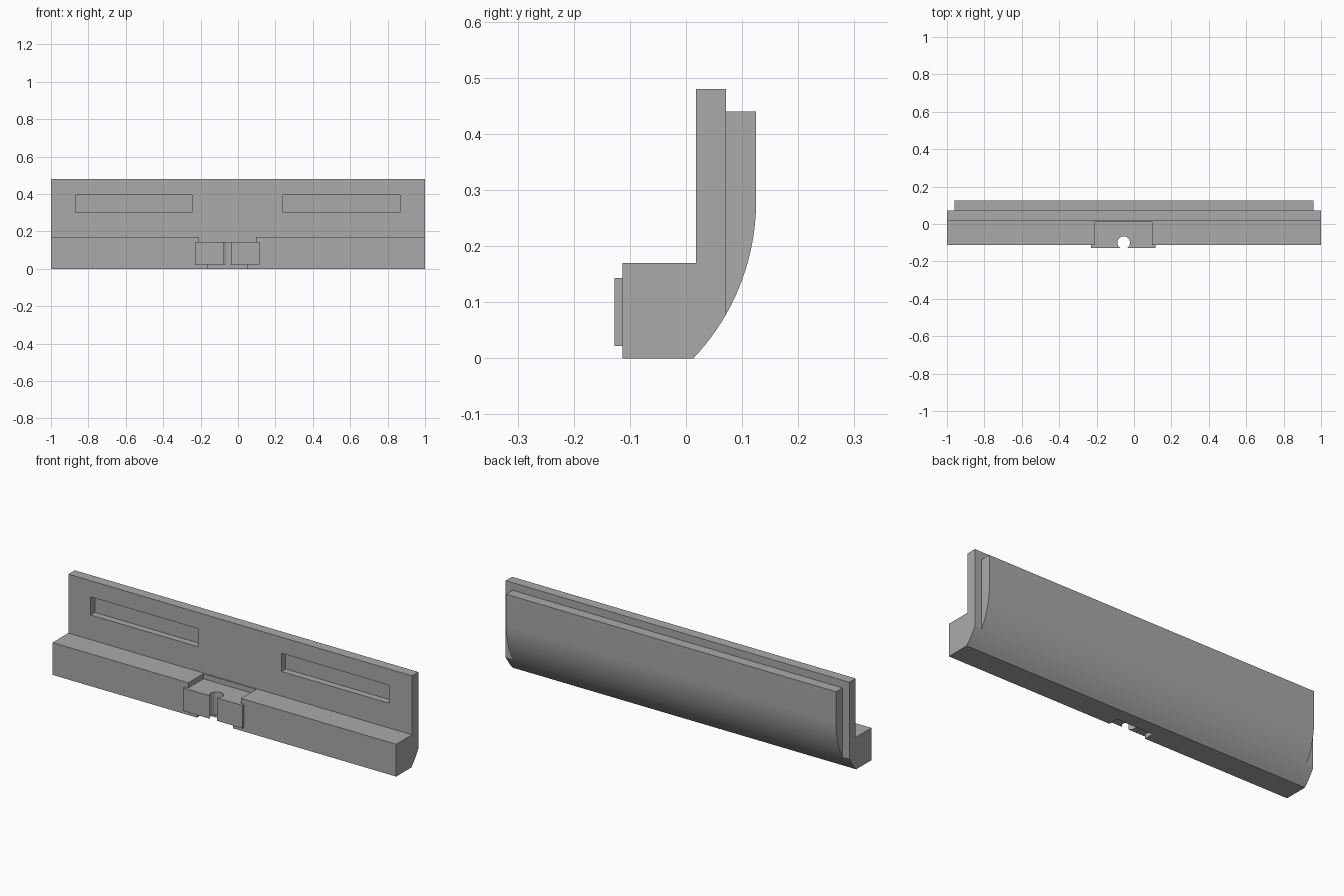
import bpy, bmesh, math

if "Cube" in bpy.data.objects:
    bpy.data.objects.remove(bpy.data.objects["Cube"])

grey = bpy.data.materials.new("plain grey")
grey.diffuse_color = (0.4, 0.4, 0.4, 1)
grey.use_nodes = True
grey.node_tree.nodes["Principled BSDF"].inputs["Base Color"].default_value = grey.diffuse_color


def finish(name, bm):
    bmesh.ops.recalc_face_normals(bm, faces=bm.faces)
    me = bpy.data.meshes.new(name)
    bm.to_mesh(me)
    bm.free()
    ob = bpy.data.objects.new(name, me)
    bpy.context.collection.objects.link(ob)
    me.materials.append(grey)
    return ob


def extrude_x(name, profile, x0, x1):
    """Extrude a (y, z) outline along x."""
    bm = bmesh.new()
    face = bm.faces.new([bm.verts.new((x0, y, z)) for y, z in profile])
    res = bmesh.ops.extrude_face_region(bm, geom=[face])
    verts = [v for v in res["geom"] if isinstance(v, bmesh.types.BMVert)]
    bmesh.ops.translate(bm, verts=verts, vec=(x1 - x0, 0, 0))
    return finish(name, bm)


def box(name, x0, x1, y0, y1, z0, z1):
    return extrude_x(name, [(y0, z0), (y1, z0), (y1, z1), (y0, z1)], x0, x1)


def cylinder(name, x, y, r, z0, z1):
    bm = bmesh.new()
    bmesh.ops.create_cone(bm, cap_ends=True, segments=32, radius1=r, radius2=r, depth=z1 - z0)
    bmesh.ops.translate(bm, verts=bm.verts, vec=(x, y, (z0 + z1) / 2))
    return finish(name, bm)


def cut(ob, cutter):
    mod = ob.modifiers.new(cutter.name, 'BOOLEAN')
    mod.operation = 'DIFFERENCE'
    mod.solver = 'EXACT'
    mod.object = cutter
    cutter.hide_render = True
    cutter.hide_set(True)


def smooth(ob):
    bpy.ops.object.select_all(action='DESELECT')
    ob.select_set(True)
    bpy.context.view_layer.objects.active = ob
    bpy.ops.object.shade_smooth_by_angle(angle=math.radians(30))


# Curved back: circular arc that becomes vertical at z = 0.28
R, YB, ZC = 0.406, 0.125, 0.28


def arc(y0, y1, n):
    a0, a1 = (math.acos((y - YB + R) / R) for y in (y0, y1))
    steps = [a0 + (a1 - a0) * i / n for i in range(n + 1)]
    return [(YB - R + R * math.cos(a), ZC - R * math.sin(a)) for a in steps]


# L-shaped ledge and upright wall
body = extrude_x("ledge_and_wall",
                 [(-0.113, 0)] + arc(0.013, 0.071, 6) +
                 [(0.071, 0.48), (0.018, 0.48), (0.018, 0.17), (-0.113, 0.17)], -1, 1)

# Rounded panel on the back
panel = extrude_x("back_panel", arc(0.071, YB, 10) + [(YB, 0.44), (0.071, 0.44)], -0.96, 0.96)

# Front plate of the catch
plate = box("catch_plate", -0.23, 0.115, -0.127, -0.113, 0.022, 0.143)

# Two long slots in the wall
for side, x0 in (("left", -0.87), ("right", 0.24)):
    cut(body, box(side + "_slot_cutter", x0, x0 + 0.625, -0.01, 0.053, 0.30, 0.395))

# Pocket above the catch and shallow recess beneath it
cut(body, box("pocket_cutter", -0.21, 0.097, -0.2, 0.012, 0.143, 0.2))
cut(body, box("recess_cutter", -0.16, 0.05, -0.2, -0.06, -0.05, 0.022))

# Vertical round hole through ledge and plate
hole = cylinder("hole_cutter", -0.055, -0.10, 0.034, -0.1, 0.3)
cut(body, hole)
cut(plate, hole)

for ob in (body, panel, plate):
    smooth(ob)
